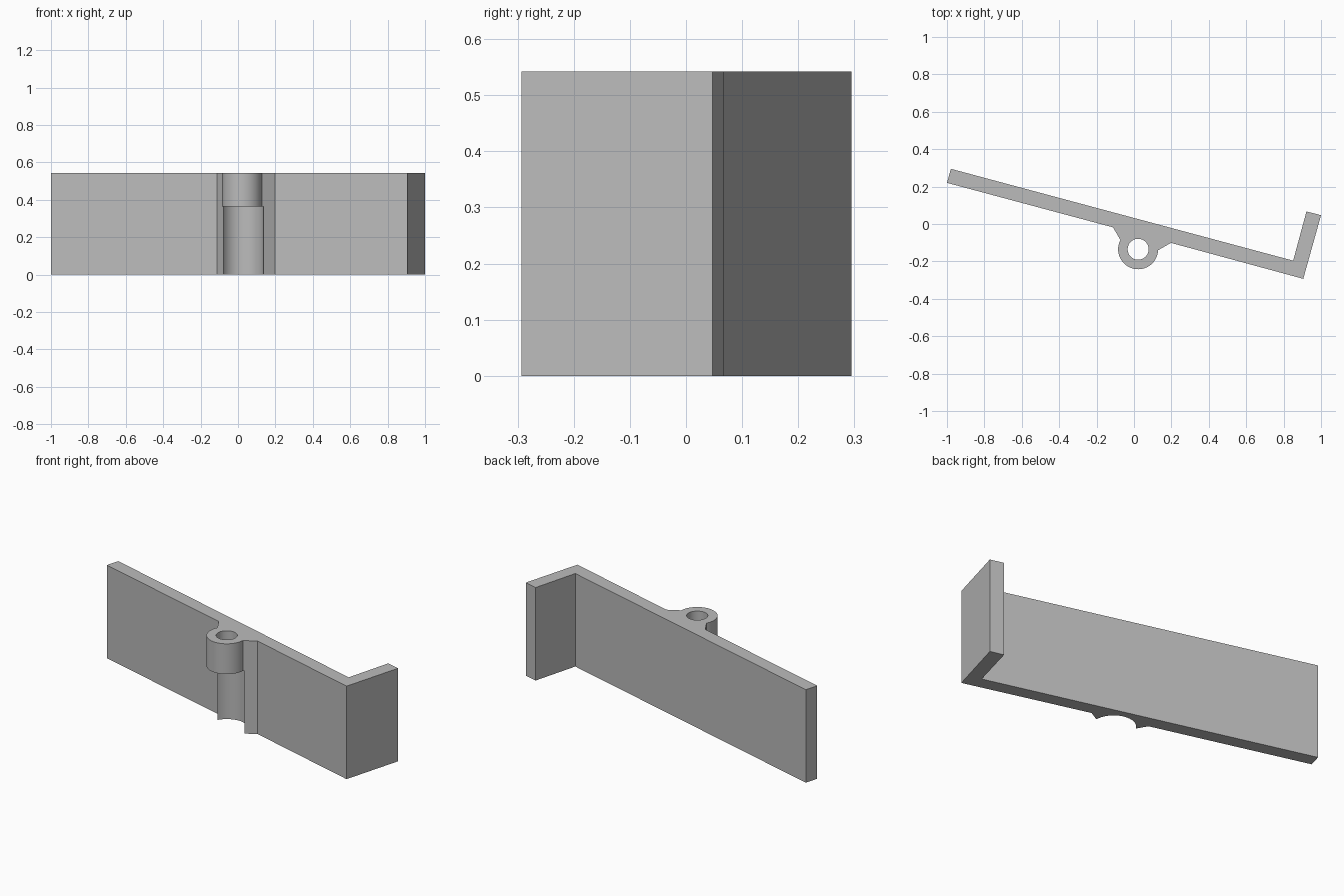
import bpy
import bmesh
from math import radians

cube = bpy.data.objects.get("Cube")
if cube:
    bpy.data.objects.remove(cube)

HEIGHT = 0.542
BARREL_BASE = 0.365
AXIS = (0.022, -0.135)

grey = bpy.data.materials.new("plain_grey")
grey.use_nodes = True
colour = (0.5, 0.5, 0.5, 1)
grey.diffuse_color = colour
grey.node_tree.nodes["Principled BSDF"].inputs["Base Color"].default_value = colour


def add_object(name, bm):
    bmesh.ops.recalc_face_normals(bm, faces=bm.faces)
    mesh = bpy.data.meshes.new(name)
    bm.to_mesh(mesh)
    bm.free()
    mesh.materials.append(grey)
    obj = bpy.data.objects.new(name, mesh)
    bpy.context.collection.objects.link(obj)
    return obj


def extrude_profile(name, points, z0, z1):
    bm = bmesh.new()
    face = bm.faces.new([bm.verts.new((x, y, z0)) for x, y in points])
    top = bmesh.ops.extrude_face_region(bm, geom=[face])["geom"]
    verts = [v for v in top if isinstance(v, bmesh.types.BMVert)]
    bmesh.ops.translate(bm, verts=verts, vec=(0, 0, z1 - z0))
    return add_object(name, bm)


def cylinder(name, radius, z0, z1):
    bm = bmesh.new()
    bmesh.ops.create_cone(bm, cap_ends=True, segments=64, radius1=radius,
                          radius2=radius, depth=z1 - z0)
    bmesh.ops.translate(bm, verts=bm.verts, vec=(*AXIS, (z0 + z1) / 2))
    return add_object(name, bm)


def combine(target, tool, operation):
    mod = target.modifiers.new(tool.name, "BOOLEAN")
    mod.object = tool
    mod.operation = operation
    mod.solver = "EXACT"
    bpy.context.view_layer.objects.active = target
    bpy.ops.object.modifier_apply(modifier=mod.name)
    bpy.data.objects.remove(tool)


# Slanted plate with its end flange and the flared web under the barrel
bracket = extrude_profile("hinge_bracket", [
    (-1, 0.22), (-0.112, -0.018), (-0.07, -0.09), (0.12, -0.145),
    (0.198, -0.101), (0.905, -0.293), (1, 0.047), (0.922, 0.067),
    (0.851, -0.196), (-0.979, 0.295)], 0, HEIGHT)

# Clearance recess below the barrel
combine(bracket, cylinder("clearance_cutter", 0.115, -0.1, BARREL_BASE), "DIFFERENCE")

# Hinge barrel and its pin hole
combine(bracket, cylinder("barrel", 0.107, BARREL_BASE, HEIGHT), "UNION")
combine(bracket, cylinder("pin_hole_cutter", 0.056, 0.2, HEIGHT + 0.1), "DIFFERENCE")

bpy.ops.object.select_all(action="DESELECT")
bracket.select_set(True)
bpy.context.view_layer.objects.active = bracket
bpy.ops.object.shade_smooth_by_angle(angle=radians(30))
